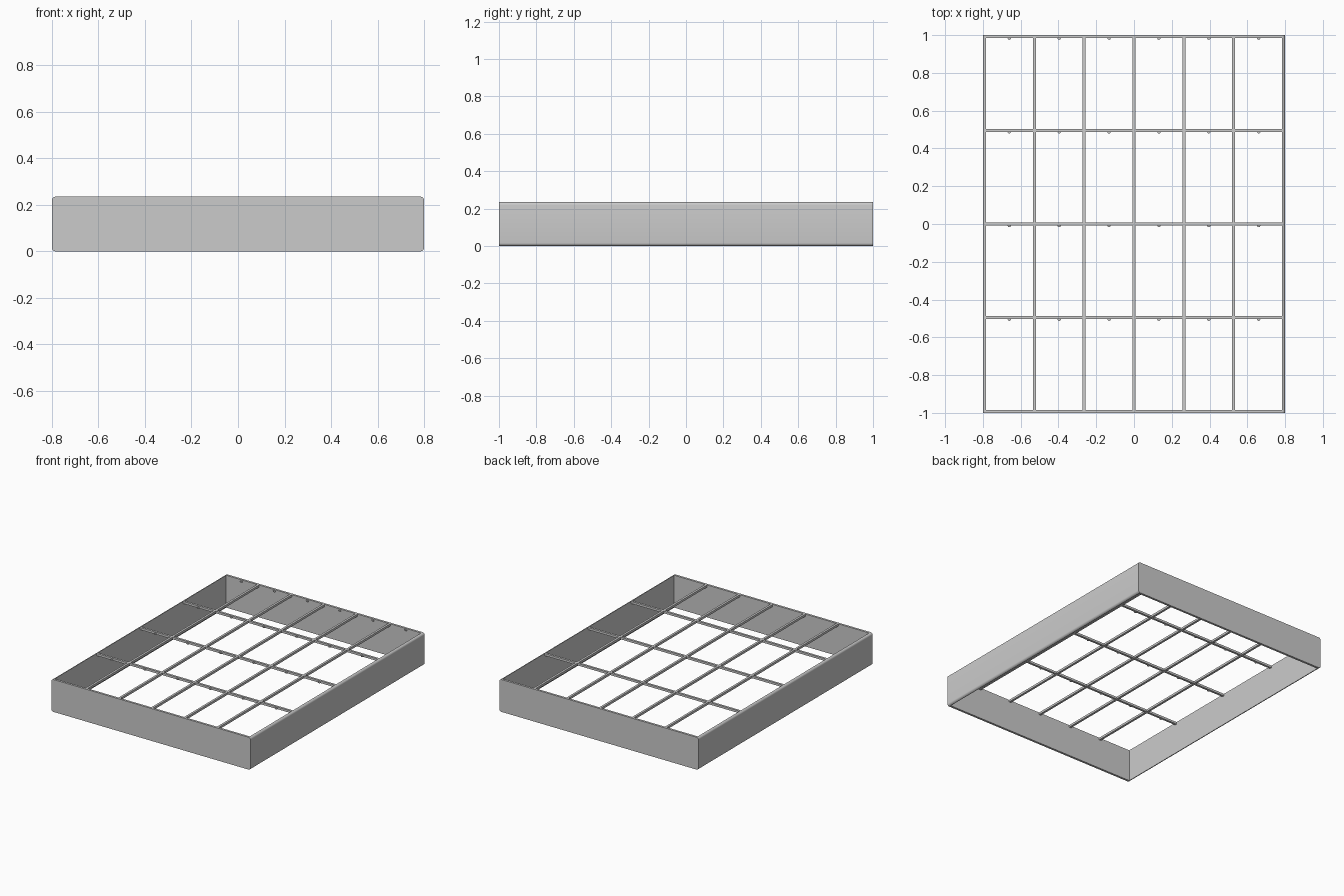
import bpy
import bmesh
import math

cube = bpy.data.objects.get("Cube")
if cube:
    bpy.data.objects.remove(cube, do_unlink=True)

W, D, H = 0.8, 1.0, 0.235      # half width, half depth, height
T = 0.016                      # wall and bar thickness

metal = bpy.data.materials.new("grey_metal")
metal.use_nodes = True
grey = (0.6, 0.6, 0.6, 1)
metal.diffuse_color = grey
metal.node_tree.nodes["Principled BSDF"].inputs["Base Color"].default_value = grey


def finish(name, bm):
    bmesh.ops.recalc_face_normals(bm, faces=bm.faces)
    mesh = bpy.data.meshes.new(name)
    bm.to_mesh(mesh)
    bm.free()
    mesh.materials.append(metal)
    obj = bpy.data.objects.new(name, mesh)
    bpy.context.collection.objects.link(obj)
    return obj


def extrude_profile(name, points, vector):
    bm = bmesh.new()
    face = bm.faces.new([bm.verts.new(p) for p in points])
    new = bmesh.ops.extrude_face_region(bm, geom=[face], use_keep_orig=True)
    verts = [g for g in new["geom"] if isinstance(g, bmesh.types.BMVert)]
    bmesh.ops.translate(bm, verts=verts, vec=vector)
    return finish(name, bm)


def arc(cx, cz, r, start, end, steps=6):
    angles = [math.radians(start + (end - start) * i / steps) for i in range(steps + 1)]
    return [(cx + r * math.cos(a), cz + r * math.sin(a)) for a in angles]


def bar(name, x0, x1, y0, y1):
    points = [(x0, y0, H - T), (x1, y0, H - T), (x1, y1, H - T), (x0, y1, H - T)]
    return extrude_profile(name, points, (0, 0, T))


# Side walls with rounded outer edges
R = T
for side, s in (("left", 1), ("right", -1)):
    outline = [(W - T, H), (W - T, 0)]
    outline += arc(W - R, R, R, -90, 0)[1:] + arc(W - R, H - R, R, 0, 90)[:-1]
    extrude_profile(side + "_wall", [(s * x, -D, z) for x, z in outline], (0, 2 * D, 0))

# End walls, rounded to match the side walls
outline = arc(W - R, R, R, -90, 0) + arc(W - R, H - R, R, 0, 90)
outline += [(-x, z) for x, z in reversed(outline)]
for name, y in (("front_wall", -D), ("back_wall", D - T)):
    extrude_profile(name, [(x, y, z) for x, z in outline], (0, T, 0))

# Lengthwise bars
for i in range(1, 6):
    x = -W + T / 2 + i * (2 * W - T) / 6
    bar(f"long_bar_{i}", x - T / 2, x + T / 2, -D + T, D - T)

# Cross bars, and small rounded tabs in the middle of each bay
for j in range(1, 5):
    y = -D + T / 2 + j * (2 * D - T) / 4
    if j < 4:
        bar(f"cross_bar_{j}", -W + T, W - T, y - T / 2, y + T / 2)
    for i in range(6):
        x = -W + T / 2 + (i + 0.5) * (2 * W - T) / 6
        half = [(px, py, H - T) for px, py in arc(x, y - T / 2, 0.009, 180, 360)]
        extrude_profile(f"tab_{j}_{i + 1}", half, (0, 0, T / 2))

for obj in bpy.context.collection.objects:
    if obj.name.endswith("_wall"):
        bpy.ops.object.select_all(action="DESELECT")
        obj.select_set(True)
        bpy.context.view_layer.objects.active = obj
        bpy.ops.object.shade_smooth_by_angle()
